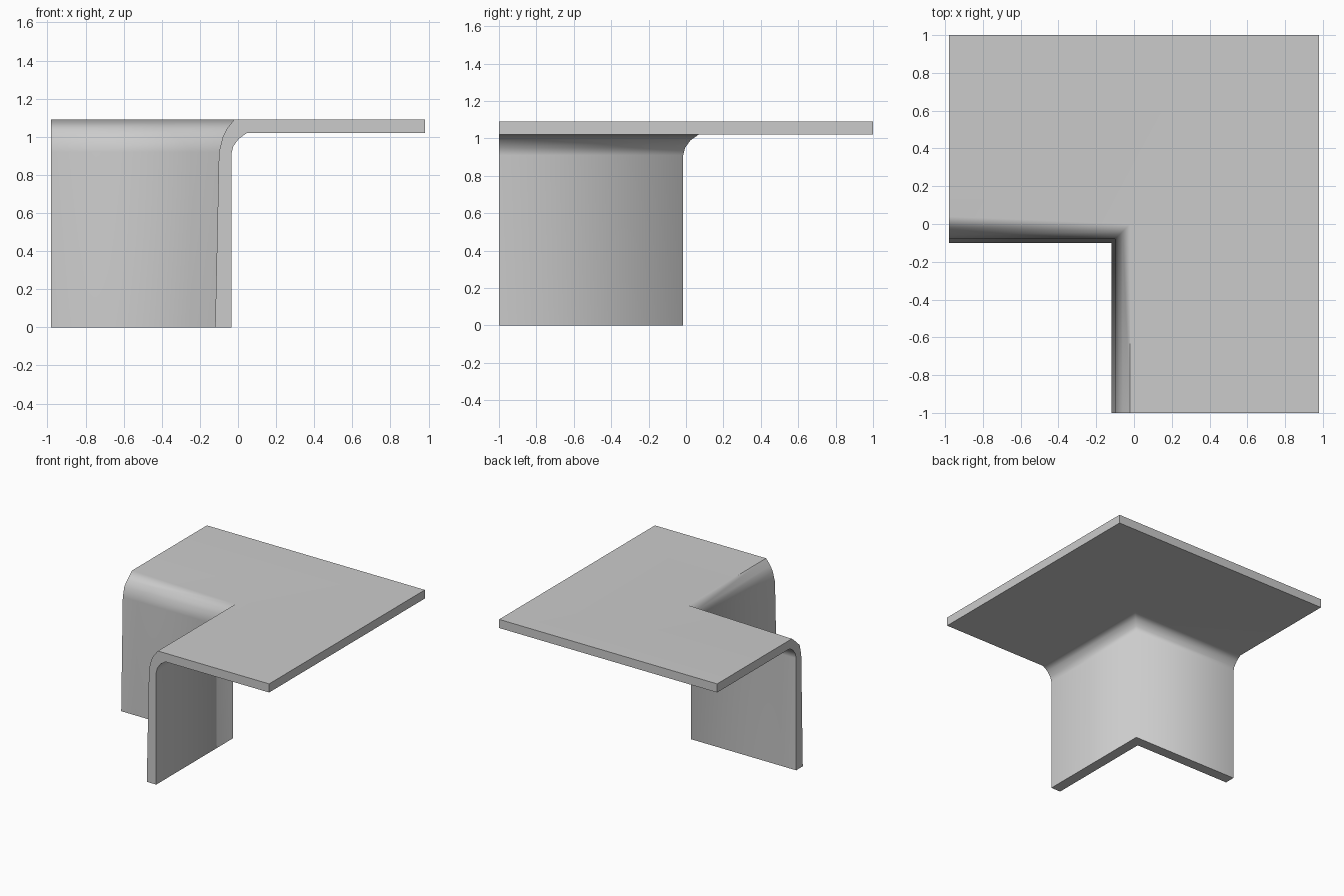
import bpy, bmesh

old = bpy.data.objects.get("Cube")
if old:
    bpy.data.objects.remove(old, do_unlink=True)

grey = bpy.data.materials.new("plain grey")
grey.use_nodes = True
colour = (0.6, 0.6, 0.6, 1)
grey.diffuse_color = colour
grey.node_tree.nodes["Principled BSDF"].inputs["Base Color"].default_value = colour

HALF_X, HALF_Y, SHIFT, FLARE = 0.98, 1.0, 0.02, 0.04

# Bent-sheet cross-section (offset, height): outer wall, bend, plate, inner bend, inner wall
outer = [(-0.12, 0), (-0.10, 0.92), (-0.08, 1.0), (-0.06, 1.04), (-0.02, 1.09)]
rim = [(HALF_X, 1.09), (HALF_X, 1.02)]
inner = [(0.047, 1.02), (0.004, 0.99), (-0.025, 0.95), (-0.035, 0.91), (-0.035, 0)]
profile = outer + rim + inner
top, rim_hi, rim_lo, last = len(outer) - 1, len(outer), len(outer) + 1, len(profile) - 1

# Sweep the section round a mitred right-angle corner
bm = bmesh.new()
rows = []
for i, (s, z) in enumerate(profile):
    t = s + SHIFT
    flare = FLARE if i == top else (FLARE / 2 if i == top - 1 else 0)
    rows.append([bm.verts.new(p) for p in
                 ((-HALF_X, t + flare, z), (s, t, z), (s, -HALF_Y, z))])

for i, row in enumerate(rows):
    nxt = rows[(i + 1) % len(rows)]
    for k in range(2):
        bm.faces.new((row[k], row[k + 1], nxt[k + 1], nxt[k]))
for k in (0, 2):
    bm.faces.new([row[k] for row in rows])
bmesh.ops.recalc_face_normals(bm, faces=bm.faces)
for f in bm.faces:
    f.smooth = True


def crease(a, b):
    bm.edges.get((a, b)).smooth = False


# Crisp borders: cut ends, wall feet, plate rim and one side of the bend
for i, row in enumerate(rows):
    for k in (0, 2):
        crease(row[k], rows[(i + 1) % len(rows)][k])
for i in (0, rim_hi, rim_lo, last):
    for k in range(2):
        crease(rows[i][k], rows[i][k + 1])
crease(rows[top][1], rows[top][2])
crease(rows[rim_hi][1], rows[rim_lo][1])

mesh = bpy.data.meshes.new("corner_ledge")
bm.to_mesh(mesh)
bm.free()
mesh.materials.append(grey)
ledge = bpy.data.objects.new("corner_ledge", mesh)
bpy.context.collection.objects.link(ledge)

# Keep the large flat areas flat while the bends stay smooth
weighted = ledge.modifiers.new("even_shading", "WEIGHTED_NORMAL")
weighted.keep_sharp = True
